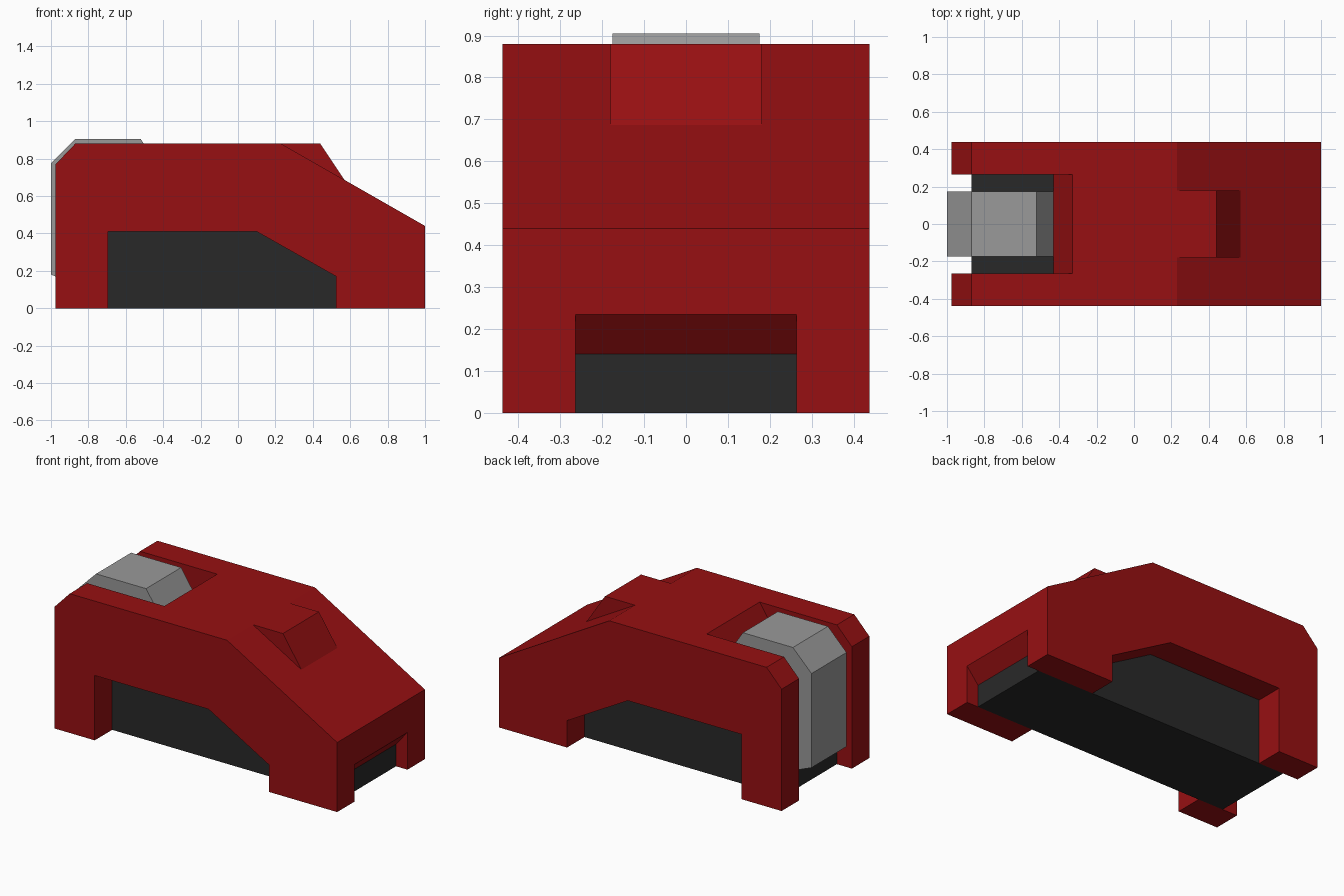
import bpy
import bmesh

if "Cube" in bpy.data.objects:
    bpy.data.objects.remove(bpy.data.objects["Cube"])


def material(name, color):
    mat = bpy.data.materials.new(name)
    mat.diffuse_color = (*color, 1)
    mat.use_nodes = True
    mat.node_tree.nodes["Principled BSDF"].inputs["Base Color"].default_value = mat.diffuse_color
    return mat


def extrude(name, profile, half_width, mat):
    """Side profile (x, z) extruded symmetrically along y."""
    bm = bmesh.new()
    face = bm.faces.new([bm.verts.new((x, -half_width, z)) for x, z in profile])
    side = bmesh.ops.extrude_face_region(bm, geom=[face])["geom"]
    verts = [v for v in side if isinstance(v, bmesh.types.BMVert)]
    bmesh.ops.translate(bm, verts=verts, vec=(0, 2 * half_width, 0))
    bmesh.ops.recalc_face_normals(bm, faces=bm.faces)
    mesh = bpy.data.meshes.new(name)
    bm.to_mesh(mesh)
    bm.free()
    obj = bpy.data.objects.new(name, mesh)
    bpy.context.collection.objects.link(obj)
    mesh.materials.append(mat)
    return obj


def cut(target, cutter):
    mod = target.modifiers.new(cutter.name, "BOOLEAN")
    mod.operation = "DIFFERENCE"
    mod.solver = "EXACT"
    mod.object = cutter
    cutter.hide_render = True
    cutter.display_type = "WIRE"


red = material("red_shell", (0.31, 0.005, 0.006))
dark = material("dark_core", (0.022, 0.022, 0.022))
grey = material("grey_block", (0.32, 0.32, 0.32))

# Outer shell with sloping nose and chamfered rear
shell = extrude("shell", [(-0.975, 0), (-0.975, 0.77), (-0.87, 0.88), (0.23, 0.88),
                          (1.0, 0.44), (1.0, 0)], 0.438, red)

# Side openings
cut(shell, extrude("side_opening_cutter", [(-0.695, -0.1), (-0.695, 0.41), (0.1, 0.41),
                                           (0.525, 0.17), (0.525, -0.1)], 0.6, red))

# Centre cavity: rear slot, core space and front mouth in one profile
cut(shell, extrude("cavity_cutter", [(-1.1, -0.1), (-1.1, 1.0), (-0.25, 1.0), (-0.43, 0.73),
                                     (0.14, 0.73), (0.92, 0.14), (1.1, 0.354),
                                     (1.1, -0.1)], 0.264, red))

# Raised wedge on the nose
extrude("nose_wedge", [(0.23, 0.88), (0.44, 0.88), (0.57, 0.685), (0.4, 0.74)], 0.18, red)

# Dark core filling the cavity
extrude("core", [(-0.87, 0), (-0.87, 0.73), (0.14, 0.73), (0.92, 0.14), (0.92, 0)],
        0.264, dark)

# Grey block wrapping the rear edge
extrude("rear_block", [(-1.0, 0.18), (-1.0, 0.775), (-0.87, 0.905), (-0.52, 0.905),
                       (-0.43, 0.77), (-0.43, 0.7), (-0.84, 0.7), (-0.84, 0.115)],
        0.175, grey)
